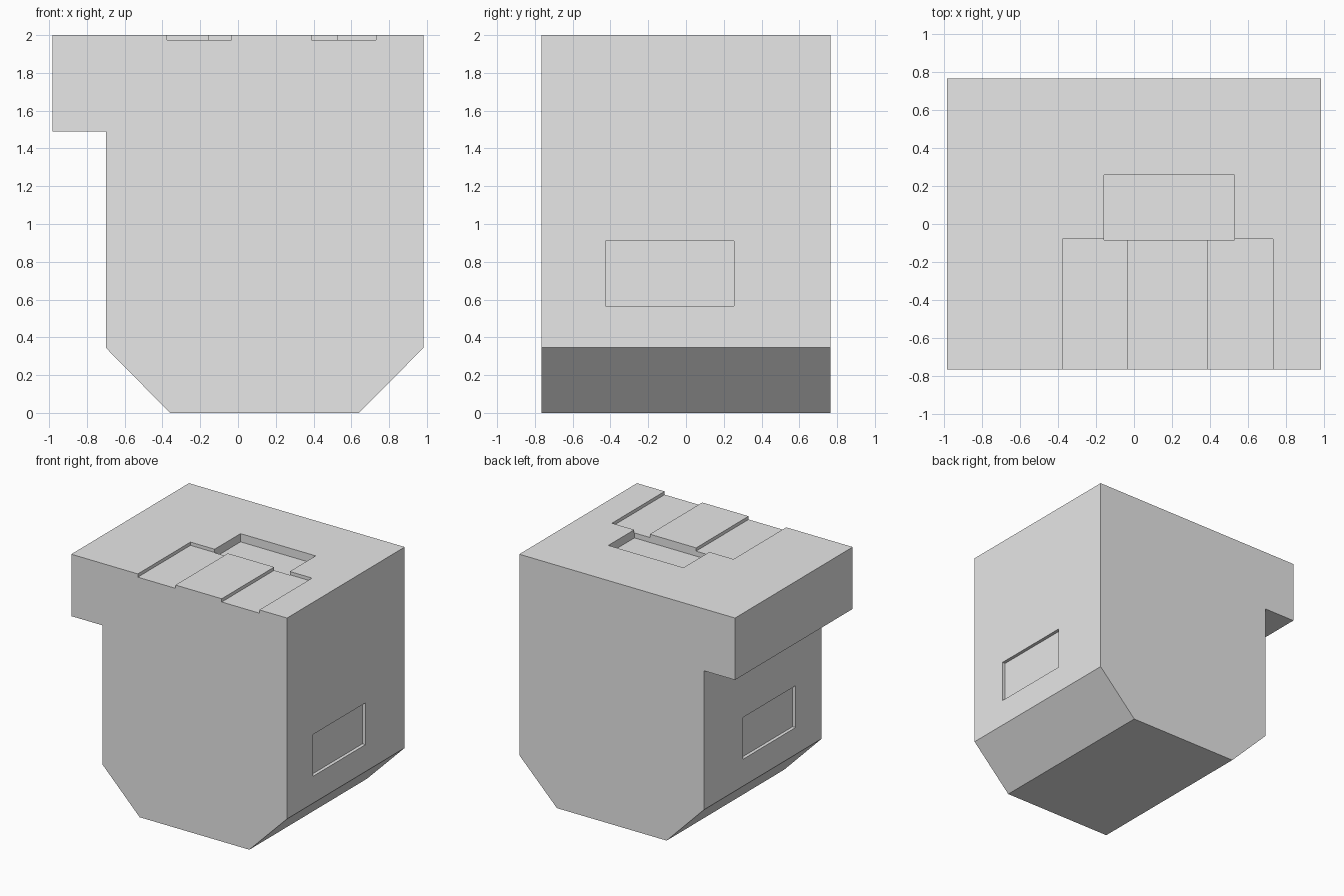
import bpy
import bmesh

cube = bpy.data.objects.get("Cube")
if cube:
    bpy.data.objects.remove(cube, do_unlink=True)

grey = bpy.data.materials.new("plain_grey")
grey.use_nodes = True
colour = (0.8, 0.8, 0.8, 1)
grey.diffuse_color = colour
grey.node_tree.nodes["Principled BSDF"].inputs["Base Color"].default_value = colour


def add_object(name, bm):
    bmesh.ops.recalc_face_normals(bm, faces=bm.faces)
    mesh = bpy.data.meshes.new(name)
    bm.to_mesh(mesh)
    bm.free()
    mesh.materials.append(grey)
    obj = bpy.data.objects.new(name, mesh)
    bpy.context.collection.objects.link(obj)
    return obj


def add_box(name, low, high):
    bm = bmesh.new()
    bmesh.ops.create_cube(bm, size=1)
    for v in bm.verts:
        v.co = [lo + (c + 0.5) * (hi - lo) for c, lo, hi in zip(v.co, low, high)]
    return add_object(name, bm)


def carve(body, name, low, high):
    cutter = add_box(name, low, high)
    cutter.hide_render = True
    mod = body.modifiers.new(name, "BOOLEAN")
    mod.operation = "DIFFERENCE"
    mod.solver = "EXACT"
    mod.object = cutter
    bpy.context.view_layer.objects.active = body
    bpy.ops.object.modifier_apply(modifier=mod.name)
    bpy.data.objects.remove(cutter, do_unlink=True)


# Body: side profile with chamfered base and an overhanging ledge
HALF_DEPTH = 0.766
LEFT, RIGHT = 0.983, -0.70
profile = [(-0.36, 0), (0.64, 0), (LEFT, 0.345), (LEFT, 2), (-LEFT, 2),
           (-LEFT, 1.49), (RIGHT, 1.49), (RIGHT, 0.345)]
bm = bmesh.new()
front = bm.faces.new([bm.verts.new((x, -HALF_DEPTH, z)) for x, z in profile])
sweep = bmesh.ops.extrude_face_region(bm, geom=[front])
bmesh.ops.translate(bm, vec=(0, 2 * HALF_DEPTH, 0),
                    verts=[g for g in sweep["geom"] if isinstance(g, bmesh.types.BMVert)])
body = add_object("block_body", bm)

# Shallow slots in the top, open at the front
for name, x in (("right_slot", -0.377), ("left_slot", 0.388)):
    carve(body, name, (x, -1, 1.973), (x + 0.343, -0.08, 2.2))

# Deeper pocket joining the slots
carve(body, "top_pocket", (-0.157, -0.083, 1.932), (0.528, 0.257, 2.2))

# Matching shallow recess in each side wall
INSET = 0.027
for name, x in (("left_recess", LEFT), ("right_recess", RIGHT)):
    carve(body, name, (x - INSET, -0.427, 0.567), (x + INSET, 0.255, 0.911))
